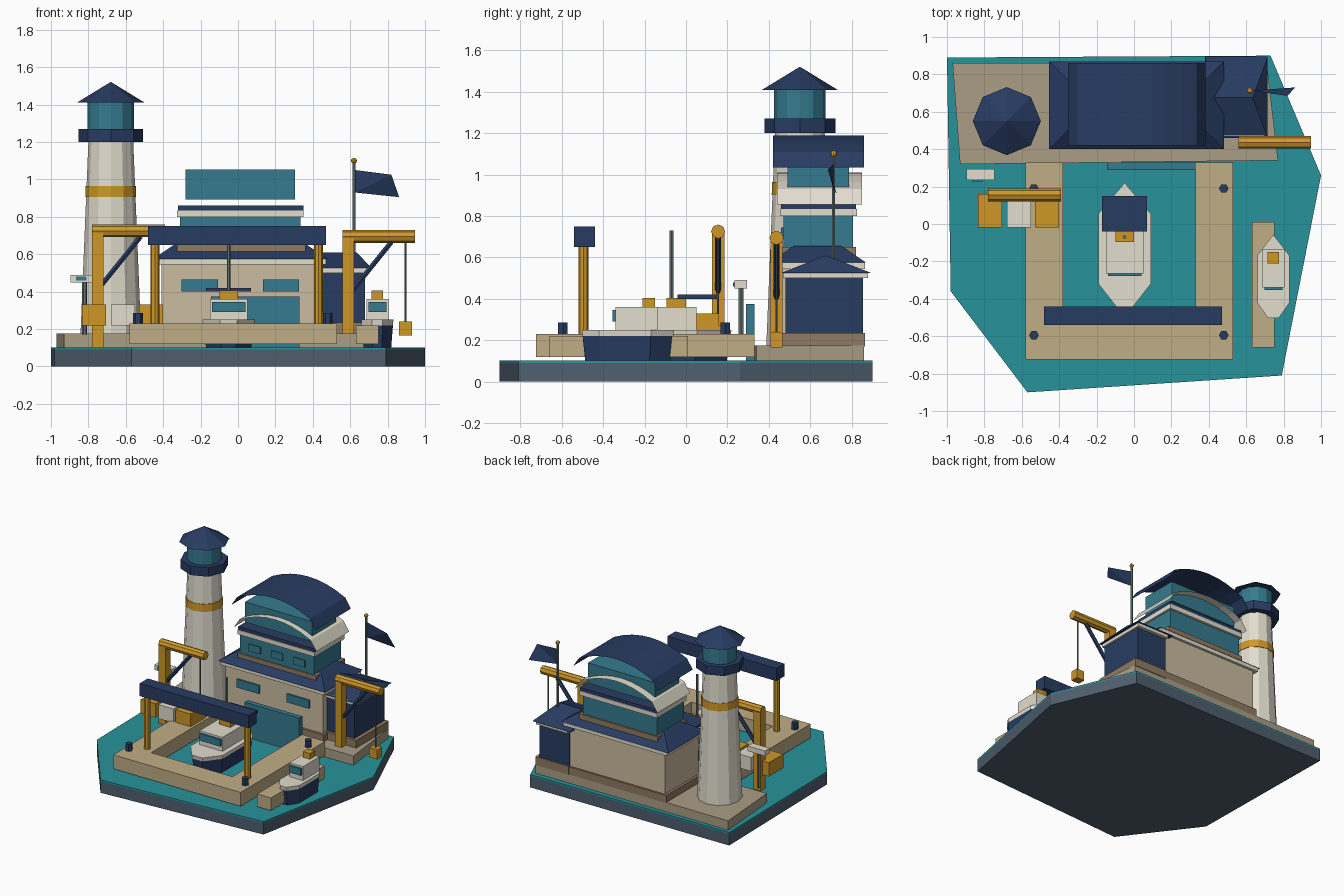
import bpy, bmesh, math
from mathutils import Vector

if "Cube" in bpy.data.objects:
    bpy.data.objects.remove(bpy.data.objects["Cube"])


def mat(name, r, g, b):
    m = bpy.data.materials.new(name)
    m.diffuse_color = [(c / 255) ** 2.2 for c in (r, g, b)] + [1]
    m.use_nodes = True
    m.node_tree.nodes["Principled BSDF"].inputs["Base Color"].default_value = m.diffuse_color
    return m


NAVY = mat("navy", 44, 62, 98)
TEAL = mat("teal", 56, 122, 142)
WATER = mat("water", 44, 145, 152)
SLATE = mat("slate", 80, 95, 110)
TAN = mat("tan", 190, 172, 132)
WALL = mat("wall", 202, 187, 160)
STONE = mat("stone", 168, 156, 132)
BROWN = mat("brown", 142, 122, 98)
CREAM = mat("cream", 225, 220, 205)
GOLD = mat("gold", 205, 150, 45)
STEEL = mat("steel", 100, 115, 115)


def mesh(name, verts, faces, m):
    me = bpy.data.meshes.new(name)
    me.from_pydata(verts, [], faces)
    me.materials.append(m)
    ob = bpy.data.objects.new(name, me)
    bpy.context.collection.objects.link(ob)
    return ob


def loft(name, low, z0, high, z1, m):
    """Closed solid between two outlines with equal point counts."""
    n = len(low)
    v = [(x, y, z0) for x, y in low] + [(x, y, z1) for x, y in high]
    f = [(i, (i + 1) % n, n + (i + 1) % n, n + i) for i in range(n)]
    ob = mesh(name, v, f + [tuple(range(n))[::-1], tuple(range(n, 2 * n))], m)
    bm = bmesh.new()
    bm.from_mesh(ob.data)
    bmesh.ops.recalc_face_normals(bm, faces=bm.faces)
    bm.to_mesh(ob.data)
    bm.free()
    return ob


def rect(x0, x1, y0, y1):
    return [(x0, y0), (x1, y0), (x1, y1), (x0, y1)]


def box(name, x0, x1, y0, y1, z0, z1, m):
    r = rect(x0, x1, y0, y1)
    return loft(name, r, z0, r, z1, m)


def ring(x, y, r, n):
    return [(x + r * math.cos(2 * math.pi * i / n), y + r * math.sin(2 * math.pi * i / n)) for i in range(n)]


def drum(name, x, y, r0, r1, z0, z1, m, n=8):
    return loft(name, ring(x, y, r0, n), z0, ring(x, y, r1, n), z1, m)


def rod(name, a, b, r, m, n=8):
    a, b = Vector(a), Vector(b)
    ob = drum(name, 0, 0, r, r, 0, (b - a).length, m, n)
    ob.rotation_mode = 'QUATERNION'
    ob.rotation_quaternion = (b - a).to_track_quat('Z', 'Y')
    ob.location = a
    return ob


# Base and water
shore = [(-0.98, -0.36), (-0.57, -0.9), (0.79, -0.81), (1, 0.26), (0.73, 0.9), (-1, 0.89)]
loft("base", shore, 0, shore, 0.09, SLATE)
loft("water", shore, 0.09, shore, 0.102, WATER)

# Quay and piers
quay = [(-0.93, 0.32), (0.77, 0.34), (0.71, 0.86), (-0.97, 0.86)]
loft("quay", quay, 0.1, quay, 0.175, STONE)
box("left_pier", -0.58, -0.38, -0.54, 0.33, 0.12, 0.23, TAN)
box("right_pier", 0.33, 0.53, -0.54, 0.33, 0.12, 0.23, TAN)
box("front_pier", -0.58, 0.53, -0.725, -0.54, 0.12, 0.23, TAN)
box("side_jetty", 0.63, 0.75, -0.66, 0.01, 0.12, 0.22, TAN)
for x in (-0.535, 0.48):
    for y in (-0.595, 0.19):
        drum("bollard", x, y, 0.026, 0.026, 0.23, 0.285, NAVY, 6)

# Gantry
box("gantry_beam", -0.48, 0.47, -0.54, -0.44, 0.65, 0.75, NAVY)
for x in (-0.445, 0.43):
    drum("gantry_post", x, -0.495, 0.024, 0.024, 0.23, 0.655, GOLD)

# Cranes: post, jib, brace, cable and hook block
for x, y, z0, zj, length in ((-0.75, 0.155, 0.1, 0.725, 0.36), (0.59, 0.437, 0.17, 0.695, 0.355)):
    box("crane_post", x - 0.03, x + 0.03, y - 0.03, y + 0.03, z0, zj + 0.01, GOLD)
    rod("crane_jib", (x - 0.03, y, zj), (x + length, y, zj), 0.034, GOLD)
    rod("crane_brace", (x + 0.02, y, zj - 0.29), (x + 0.23, y, zj - 0.03), 0.015, NAVY, 6)
    xc = x + length - 0.05
    rod("crane_cable", (xc, y, zj - 0.46), (xc, y, zj), 0.006, STEEL, 6)
    box("crane_hook", xc - 0.035, xc + 0.035, y - 0.03, y + 0.03, zj - 0.53, zj - 0.455, GOLD)

# Crates
for x, m in ((-0.77, GOLD), (-0.615, CREAM), (-0.465, GOLD)):
    box("crate", x - 0.065, x + 0.065, -0.02, 0.16, 0.22, 0.33, m)

# Harbour sign
drum("sign_post", -0.82, 0.265, 0.014, 0.014, 0.17, 0.46, STEEL, 6)
box("sign_board", -0.895, -0.745, 0.235, 0.295, 0.45, 0.49, CREAM)
box("sign_screen", -0.865, -0.81, 0.228, 0.236, 0.46, 0.48, TEAL)

# Boats
outline = [(-1, -0.21), (-0.33, -0.33), (0.33, -0.33), (1, -0.21), (1, 0.165), (0, 0.33), (-1, 0.165)]


def boat(cx, cy, half, s, cab, funnel):
    def hull(k):
        return [(cx + x * half * k, cy + y * s * (0.5 + k / 2)) for x, y in outline]
    loft("boat_hull", hull(0.86), 0.1, hull(0.97), 0.22, NAVY)
    loft("boat_gunwale", hull(0.97), 0.22, hull(1), 0.25, CREAM)
    x0, x1, y0, y1 = cab
    box("boat_cabin", x0, x1, y0, y1, 0.25, 0.36, CREAM)
    box("boat_window", x0 + 0.01, x1 - 0.01, y0 - 0.014, y0 + 0.005, 0.29, 0.345, TEAL)
    box("boat_funnel", *funnel, 0.36, 0.405, GOLD)


boat(-0.05, -0.11, 0.14, 1, (-0.15, 0.05, -0.265, 0.05), (-0.1, 0, -0.095, 0))
boat(0.745, -0.28, 0.086, 0.675, (0.687, 0.805, -0.34, -0.135), (0.715, 0.775, -0.21, -0.15))
box("boat_canopy", -0.17, 0.07, -0.04, 0.15, 0.4, 0.42, NAVY)
drum("boat_mast", -0.05, -0.07, 0.01, 0.01, 0.36, 0.73, STEEL, 6)

# Lighthouse
lx, ly = -0.68, 0.55
drum("lighthouse_tower", lx, ly, 0.162, 0.12, 0.175, 1.2, CREAM, 12)
drum("lighthouse_band", lx, ly, 0.136, 0.134, 0.905, 0.965, GOLD, 12)
drum("lighthouse_gallery", lx, ly, 0.172, 0.172, 1.2, 1.27, NAVY)
drum("lighthouse_lantern", lx, ly, 0.125, 0.125, 1.27, 1.41, TEAL, 12)
drum("lighthouse_roof", lx, ly, 0.182, 0.002, 1.41, 1.52, NAVY)

# Main hall, ground floor
box("hall_foundation", -0.43, 0.46, 0.41, 0.86, 0.17, 0.23, BROWN)
box("hall_walls", -0.41, 0.44, 0.43, 0.845, 0.23, 0.55, WALL)
box("hall_eave", -0.44, 0.47, 0.41, 0.865, 0.545, 0.575, CREAM)
loft("hall_roof", rect(-0.455, 0.48, 0.4, 0.87), 0.575, rect(-0.335, 0.36, 0.52, 0.75), 0.655, NAVY)
for x in (-0.205, 0.23):
    box("hall_window", x - 0.097, x + 0.097, 0.415, 0.435, 0.4, 0.465, TEAL)
box("boat_gate", -0.145, 0.33, 0.29, 0.33, 0.1, 0.375, TEAL)

# Upper floors
box("upper_base", -0.325, 0.36, 0.46, 0.82, 0.58, 0.65, BROWN)
box("second_floor", -0.31, 0.335, 0.47, 0.807, 0.65, 0.805, TEAL)
for x in (-0.18, 0.015, 0.21):
    box("second_floor_window", x - 0.05, x + 0.05, 0.46, 0.475, 0.69, 0.745, TEAL)
box("second_floor_cornice", -0.325, 0.35, 0.455, 0.825, 0.8, 0.835, CREAM)
box("second_floor_trim", -0.32, 0.35, 0.46, 0.82, 0.835, 0.86, NAVY)
box("third_floor", -0.28, 0.305, 0.49, 0.787, 0.893, 1.053, TEAL)


# Arched sheet roofs with steep outer panels
def arch(name, half, y0, y1, z, m):
    inner = half - 0.05
    pts = [(-half, 0)]
    pts += [(inner * t / 4, 0.075 + 0.08 * (1 - (t / 4) ** 2)) for t in range(-4, 5)]
    pts += [(half, 0)]
    n = len(pts)
    v = [(0.015 + x, y, z + h) for y in (y0, y1) for x, h in pts]
    mesh(name, v, [(i, i + 1, n + i + 1, n + i) for i in range(n - 1)], m)


arch("lower_arched_roof", 0.36, 0.44, 0.85, 0.855, CREAM)
arch("top_arched_roof", 0.368, 0.42, 0.86, 1.035, NAVY)

# Annex
box("annex_foundation", 0.42, 0.71, 0.46, 0.865, 0.17, 0.235, BROWN)
box("annex_walls", 0.42, 0.68, 0.48, 0.855, 0.235, 0.505, NAVY)
box("annex_eave", 0.42, 0.695, 0.47, 0.88, 0.5, 0.53, CREAM)
mesh("annex_roof",
     [(0.38, 0.46, 0.525), (0.715, 0.46, 0.525), (0.715, 0.895, 0.525), (0.38, 0.895, 0.525),
      (0.42, 0.675, 0.61), (0.635, 0.675, 0.61)],
     [(0, 1, 5, 4), (1, 2, 5), (2, 3, 4, 5), (3, 0, 4), (3, 2, 1, 0)], NAVY)

# Flag
drum("flag_pole", 0.62, 0.713, 0.009, 0.009, 0.53, 1.09, STEEL, 6)
bpy.ops.mesh.primitive_uv_sphere_add(segments=8, ring_count=6, radius=0.016, location=(0.62, 0.713, 1.1))
ball = bpy.context.object
ball.name = "flag_pole_ball"
ball.data.materials.append(GOLD)
mesh("flag", [(0.625, 0.713, 1.05), (0.82, 0.685, 1.025), (0.862, 0.73, 0.905), (0.625, 0.713, 0.93)],
     [(0, 3, 1), (1, 3, 2)], NAVY)
